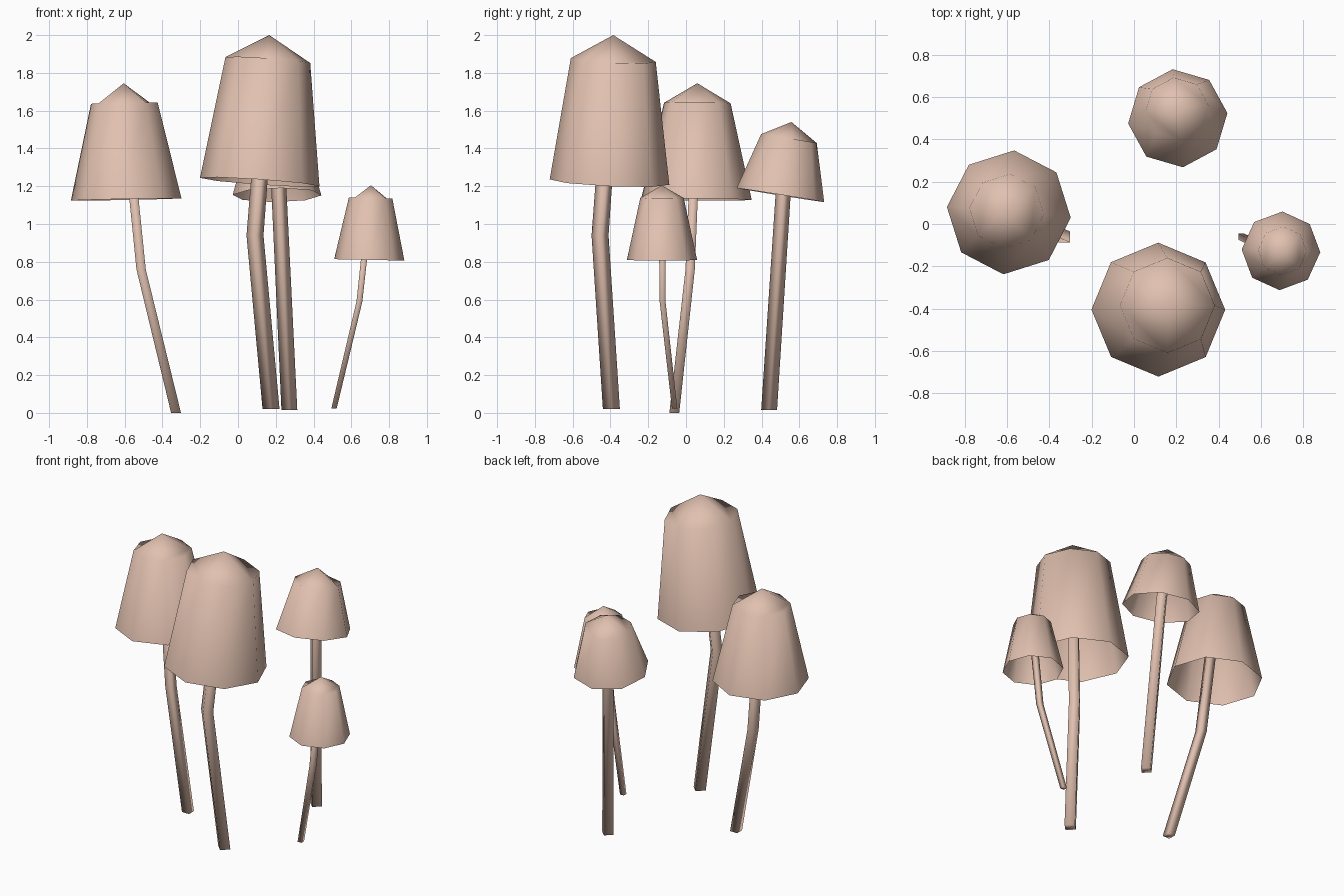
import bpy, bmesh, math
from mathutils import Vector

if "Cube" in bpy.data.objects:
    bpy.data.objects.remove(bpy.data.objects["Cube"])

mat = bpy.data.materials.new("pale_mushroom_tan")
mat.diffuse_color = (0.75, 0.53, 0.43, 1)
mat.use_nodes = True
mat.node_tree.nodes["Principled BSDF"].inputs["Base Color"].default_value = mat.diffuse_color


def finish(name, bm):
    me = bpy.data.meshes.new(name)
    bm.to_mesh(me)
    bm.free()
    me.materials.append(mat)
    for p in me.polygons:
        p.use_smooth = True
    bpy.context.collection.objects.link(bpy.data.objects.new(name, me))


def ring(bm, centre, axis, radius, sides, start):
    """Polygon ring of vertices around a tilted axis."""
    q = Vector((0, 0, 1)).rotation_difference(Vector(axis))
    out = []
    for k in range(sides):
        a = math.radians(start) + math.tau * k / sides
        out.append(bm.verts.new(Vector(centre) + q @ Vector((radius * math.cos(a), radius * math.sin(a), 0))))
    return out


def bridge(bm, a, b):
    n = len(a)
    for i in range(n):
        j = (i + 1) % n
        bm.faces.new((a[i], a[j], b[j], b[i]))


def cap(name, rim, rim_r, shoulder, shoulder_r, apex, axis, start):
    """Open eight-sided bell with a four-quad crown."""
    bm = bmesh.new()
    low = ring(bm, rim, axis, rim_r, 8, start)
    top = ring(bm, shoulder, axis, shoulder_r, 8, start)
    tip = bm.verts.new(apex)
    bridge(bm, low, top)
    for k in range(0, 8, 2):
        a, b, c = top[k], top[k + 1], top[(k + 2) % 8]
        if k % 4 == 0:      # flat shoulder corner
            bm.faces.new((a, b, c))
            bm.faces.new((a, c, tip))
        else:               # ridge running to the tip
            bm.faces.new((a, b, tip))
            bm.faces.new((b, c, tip))
    finish(name, bm)


def stem(name, points, radii, start):
    """Four-sided bent stalk."""
    bm = bmesh.new()
    rings = [ring(bm, p, (0, 0, 1), r, 4, start) for p, r in zip(points, radii)]
    for a, b in zip(rings, rings[1:]):
        bridge(bm, a, b)
    bm.faces.new(rings[0][::-1])
    bm.faces.new(rings[-1])
    finish(name, bm)


# Tall front mushroom
cap("tall_cap", (0.115, -0.405, 1.222), 0.317, (0.158, -0.385, 1.868), 0.225,
    (0.165, -0.385, 2.0), (0.07, 0.045, 1), 0)
stem("tall_stem", [(0.175, -0.395, 0.02), (0.09, -0.455, 0.94), (0.16, -0.39, 1.84)],
     [0.045, 0.045, 0.042], 0)

# Left mushroom
cap("left_cap", (-0.592, 0.055, 1.13), 0.294, (-0.602, 0.06, 1.64), 0.177,
    (-0.605, 0.06, 1.745), (-0.02, 0.01, 1), -50)
stem("left_stem", [(-0.328, -0.062, 0.0), (-0.513, 0.022, 0.76), (-0.60, 0.058, 1.62)],
     [0.037, 0.035, 0.034], -45)

# Rear mushroom
cap("rear_cap", (0.207, 0.50, 1.153), 0.236, (0.203, 0.545, 1.452), 0.15,
    (0.20, 0.558, 1.54), (-0.01, 0.16, 1), 6)
stem("rear_stem", [(0.272, 0.44, 0.015), (0.217, 0.515, 1.17), (0.203, 0.543, 1.44)],
     [0.042, 0.04, 0.039], 0)

# Small right mushroom
cap("small_cap", (0.695, -0.127, 0.81), 0.186, (0.702, -0.127, 1.138), 0.115,
    (0.704, -0.13, 1.205), (0.02, 0, 1), -47)
stem("small_stem", [(0.508, -0.06, 0.022), (0.643, -0.124, 0.59), (0.70, -0.128, 1.12)],
     [0.020, 0.022, 0.024], -45)
